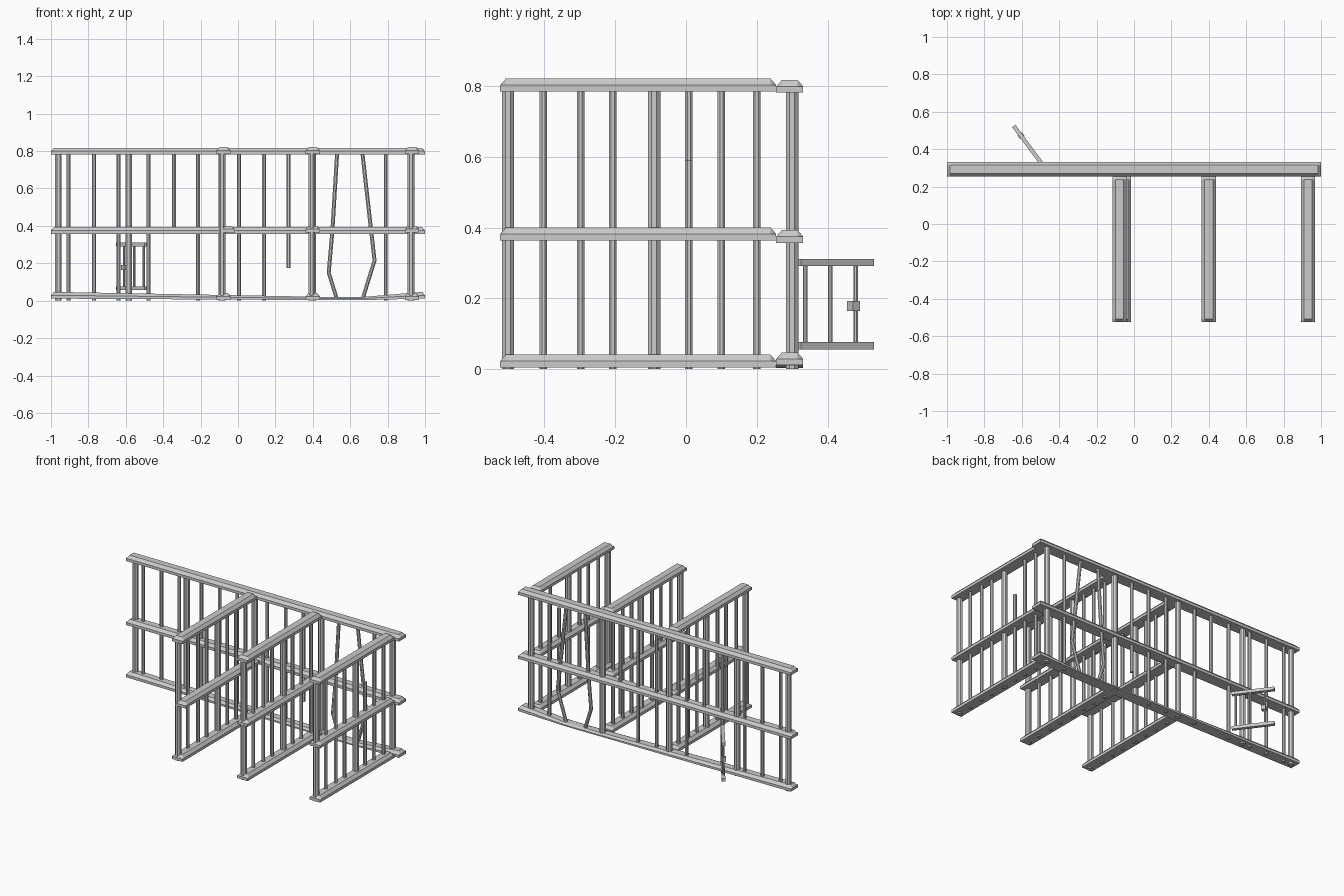
import bpy, bmesh
from mathutils import Vector

if "Cube" in bpy.data.objects:
    bpy.data.objects.remove(bpy.data.objects["Cube"])


def finish(name, bm, smooth=False):
    bmesh.ops.recalc_face_normals(bm, faces=bm.faces)
    me = bpy.data.meshes.new(name)
    bm.to_mesh(me)
    bm.free()
    ob = bpy.data.objects.new(name, me)
    bpy.context.collection.objects.link(ob)
    return ob


def skin(name, rings):
    # closed tube through equal-length rings of points
    bm = bmesh.new()
    vr = [[bm.verts.new(p) for p in r] for r in rings]
    n = len(vr[0])
    for a, b in zip(vr, vr[1:]):
        for i in range(n):
            j = (i + 1) % n
            bm.faces.new((a[i], a[j], b[j], b[i]))
    bm.faces.new(vr[0])
    bm.faces.new(vr[-1])
    return finish(name, bm)


def rail(name, axis, a, b, centre, z, width=0.076, dips=()):
    # flat beam with a chamfered top; dips = (position, bottom, height scale)
    w, inset, h1, h2 = width / 2, 0.016, 0.018, 0.036
    stations = [(a, z, 1, False), (a + inset, z, 1, True)]
    stations += [(t, zb, s, True) for t, zb, s in dips]
    stations += [(b - inset, z, 1, True), (b, z, 1, False)]
    rings = []
    for t, zb, s, full in stations:
        top = h2 if full else h1
        prof = [(-w, 0), (w, 0), (w, h1 * s), (w - inset, top * s),
                (inset - w, top * s), (-w, h1 * s)]
        rings.append([(t, centre + u, zb + v) if axis == 'x'
                      else (centre + u, t, zb + v) for u, v in prof])
    return skin(name, rings)


def bar(name, pts, r):
    # round bar following points that mostly run upward
    import math
    rings = []
    for x, y, z in pts:
        rings.append([(x + r * math.cos((k + .5) * math.pi / 4),
                       y + r * math.sin((k + .5) * math.pi / 4), z)
                      for k in range(8)])
    return skin(name, rings)


def upright(name, x, y, r, z0=0.0, z1=0.79):
    return bar(name, [(x, y, z0), (x, y, z1)], r)


def box(name, centre, d, length, thick, height):
    # box whose length runs along horizontal direction d
    n = Vector((-d.y, d.x, 0)) * thick / 2
    up = Vector((0, 0, height / 2))
    rings = [[centre + d * s * length / 2 + n * i + up * k
              for i, k in ((-1, -1), (1, -1), (1, 1), (-1, 1))] for s in (-1, 1)]
    return skin(name, rings)


THICK, THIN, BACK = 0.019, 0.0115, 0.30

# back wall rails, the bottom one sagging
rail("back_top_rail", 'x', -1, 1, 0.293, 0.781)
rail("back_middle_rail", 'x', -1, 1, 0.293, 0.357)
rail("back_bottom_rail", 'x', -1, 1, 0.293, 0.011,
     dips=[(0.53, 0.003, 0.45), (0.66, 0.003, 0.45)])

# back wall posts and bars
for x in (-0.96, -0.585, -0.088, 0.40, 0.923):
    upright("back_post", x, BACK, THICK)
for x in (-0.905, -0.77, -0.64, -0.478, -0.215, 0.005, 0.14, 0.79):
    upright("back_bar", x, BACK, THIN)
upright("broken_back_bar", -0.343, BACK, THIN, 0.375)
upright("broken_back_bar", 0.27, BACK, THIN, 0.175)

# bars pulled apart
for pts in ([(0.53, 0.005), (0.485, 0.15), (0.505, 0.38), (0.53, 0.79)],
            [(0.665, 0.005), (0.73, 0.215), (0.71, 0.39), (0.665, 0.79)]):
    bar("bent_bar", [(x, BACK, z) for x, z in pts], THIN)

# three dividing walls
for x, shift in ((-0.077, 0.022), (0.40, 0), (0.931, 0)):
    rail("divider_top_rail", 'y', -0.525, 0.255, x, 0.785)
    rail("divider_middle_rail", 'y', -0.525, 0.255, x + shift, 0.364)
    rail("divider_bottom_rail", 'y', -0.525, 0.255, x, 0.005)
    px = x - 0.008 if x < 0.9 and shift else x - 0.006
    for y in (-0.503, -0.09):
        upright("divider_post", px, y, THICK)
    for y in (-0.403, -0.298, -0.207, 0.008, 0.10, 0.20):
        broken = x > 0.9 and y == 0.008
        upright("divider_bar", px, y, THIN, 0, 0.59 if broken else 0.79)

# small hatch door, swung open behind the wall
start, end = Vector((-0.49, 0.318, 0)), Vector((-0.643, 0.525, 0))
d = (end - start).normalized()
mid = (start + end) / 2
for z in (0.066, 0.301):
    box("hatch_rail", mid + Vector((0, 0, z)), d, (end - start).length, 0.022, 0.02)
for t in (0.09, 0.43, 0.78):
    p = start.lerp(end, t)
    upright("hatch_bar", p.x, p.y, 0.007, 0.066, 0.301)
box("hatch_lock", start.lerp(end, 0.75) + Vector((0, 0, 0.178)), d, 0.025, 0.03, 0.028)
